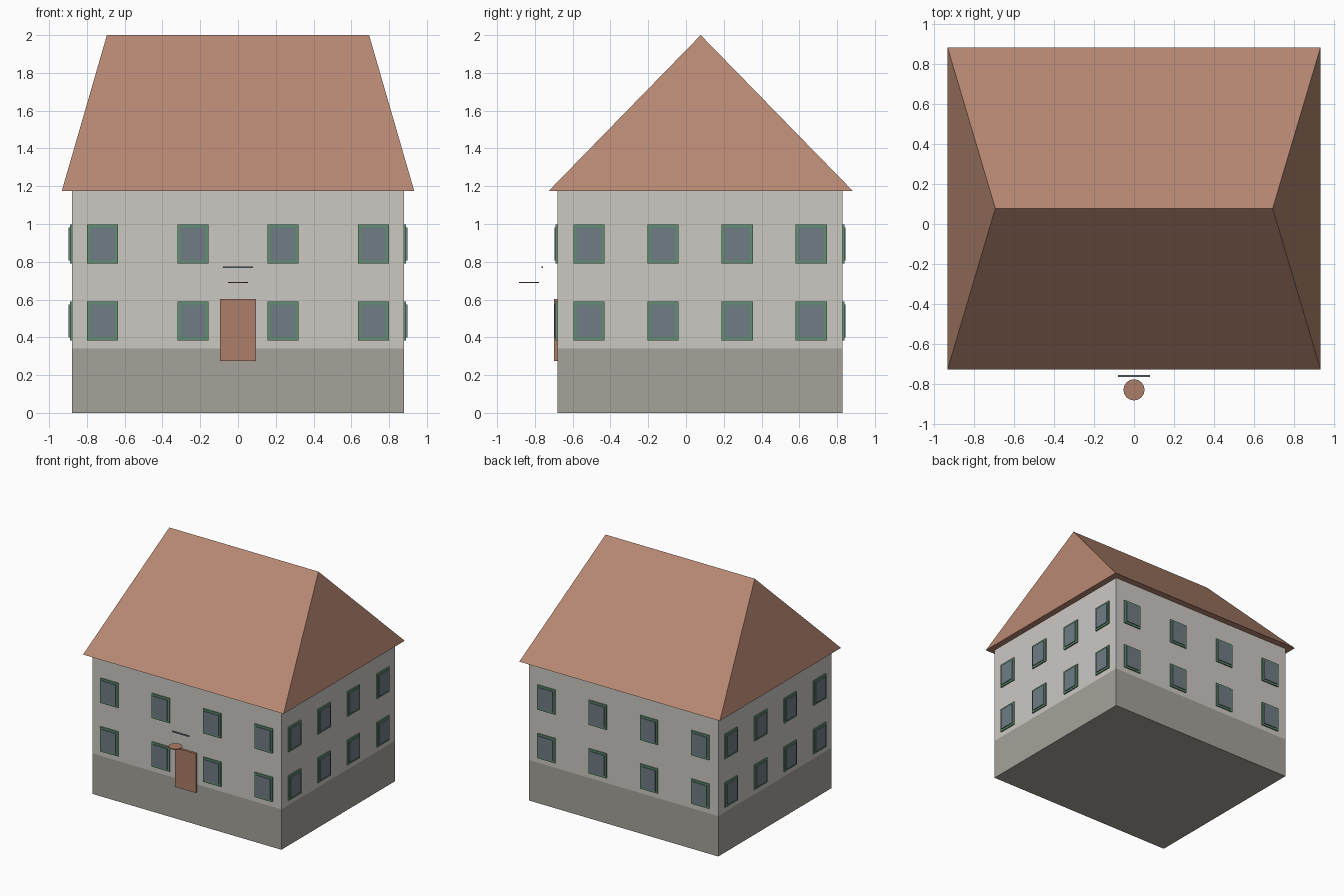
import bpy
import bmesh
from mathutils import Matrix, Vector

if "Cube" in bpy.data.objects:
    bpy.data.objects.remove(bpy.data.objects["Cube"])


def material(name, rgb):
    """Flat material from 0-255 display values."""
    lin = [((c / 255 + 0.055) / 1.055) ** 2.4 for c in rgb] + [1]
    mat = bpy.data.materials.new(name)
    mat.use_nodes = True
    mat.diffuse_color = lin
    mat.node_tree.nodes["Principled BSDF"].inputs["Base Color"].default_value = lin
    return mat


WALL = material("wall plaster", (204, 200, 196))
BASE = material("plinth stone", (166, 162, 155))
ROOF = material("roof tile", (184, 136, 115))
DOOR = material("door wood", (174, 126, 104))
FRAME = material("frame green", (98, 144, 114))
GLASS = material("window glass", (111, 124, 133))


def make_object(name, bm, mat):
    bmesh.ops.recalc_face_normals(bm, faces=bm.faces)
    mesh = bpy.data.meshes.new(name)
    bm.to_mesh(mesh)
    bm.free()
    mesh.materials.append(mat)
    obj = bpy.data.objects.new(name, mesh)
    bpy.context.collection.objects.link(obj)
    return obj


def box(name, lo, hi, mat):
    lo, hi = Vector(lo), Vector(hi)
    bm = bmesh.new()
    bmesh.ops.create_cube(bm, size=1, matrix=Matrix.Translation((lo + hi) / 2)
                          @ Matrix.Diagonal((*(hi - lo), 1)))
    return make_object(name, bm, mat)


# House body
X, Y0, Y1 = 0.88, -0.68, 0.828
EAVE = 1.175
box("plinth", (-X, Y0, 0), (X, Y1, 0.34), BASE)
box("walls", (-X, Y0, 0.34), (X, Y1, EAVE), WALL)

# Half-hipped roof: the top of a flat rectangle drawn in to a ridge
bm = bmesh.new()
eaves = [bm.verts.new((x, y, EAVE)) for x, y in
         ((-0.933, -0.727), (0.933, -0.727), (0.933, 0.883), (-0.933, 0.883))]
left, right = (bm.verts.new((x, 0.078, 2)) for x in (0.694, -0.694))
a, b, c, d = eaves
for face in ((a, b, c, d), (a, b, left, right), (c, d, right, left),
             (b, c, left), (d, a, right)):
    bm.faces.new(face)
make_object("roof", bm, ROOF)


def window(name, point, turn, z):
    """Green frame with a raised pane, turned to face outward from a wall."""
    place = Matrix.Translation((*point, z)) @ Matrix.Rotation(turn, 4, "Z")
    for part, w, h, out, mat in (("frame", 0.165, 0.207, 0.01, FRAME),
                                 ("pane", 0.133, 0.175, 0.017, GLASS)):
        obj = box(f"{name}_{part}", (-w / 2, -out, -h / 2), (w / 2, 0.005, h / 2), mat)
        obj.data.transform(place)


# Windows: two storeys on all four walls
QUARTER = 1.5707963
for storey, z in (("lower", 0.486), ("upper", 0.894)):
    for i in range(4):
        x = (-0.717, -0.239, 0.239, 0.717)[i]
        y = -0.513 + i * 0.392
        window(f"front_{storey}_window_{i}", (x, Y0), 0, z)
        window(f"back_{storey}_window_{i}", (x, Y1), 2 * QUARTER, z)
        window(f"left_{storey}_window_{i}", (X, y), QUARTER, z)
        window(f"right_{storey}_window_{i}", (-X, y), -QUARTER, z)

# Entrance: door, hanging bar and small round canopy
box("door", (-0.096, Y0 - 0.018, 0.275), (0.096, Y0 + 0.005, 0.604), DOOR)
box("sign_bar", (-0.08, -0.765, 0.766), (0.08, -0.756, 0.776), GLASS)
bm = bmesh.new()
bmesh.ops.create_cone(bm, cap_ends=True, segments=16, radius1=0.053, radius2=0.053,
                      depth=0.007, matrix=Matrix.Translation((0, -0.83, 0.69)))
make_object("round_canopy", bm, DOOR)
